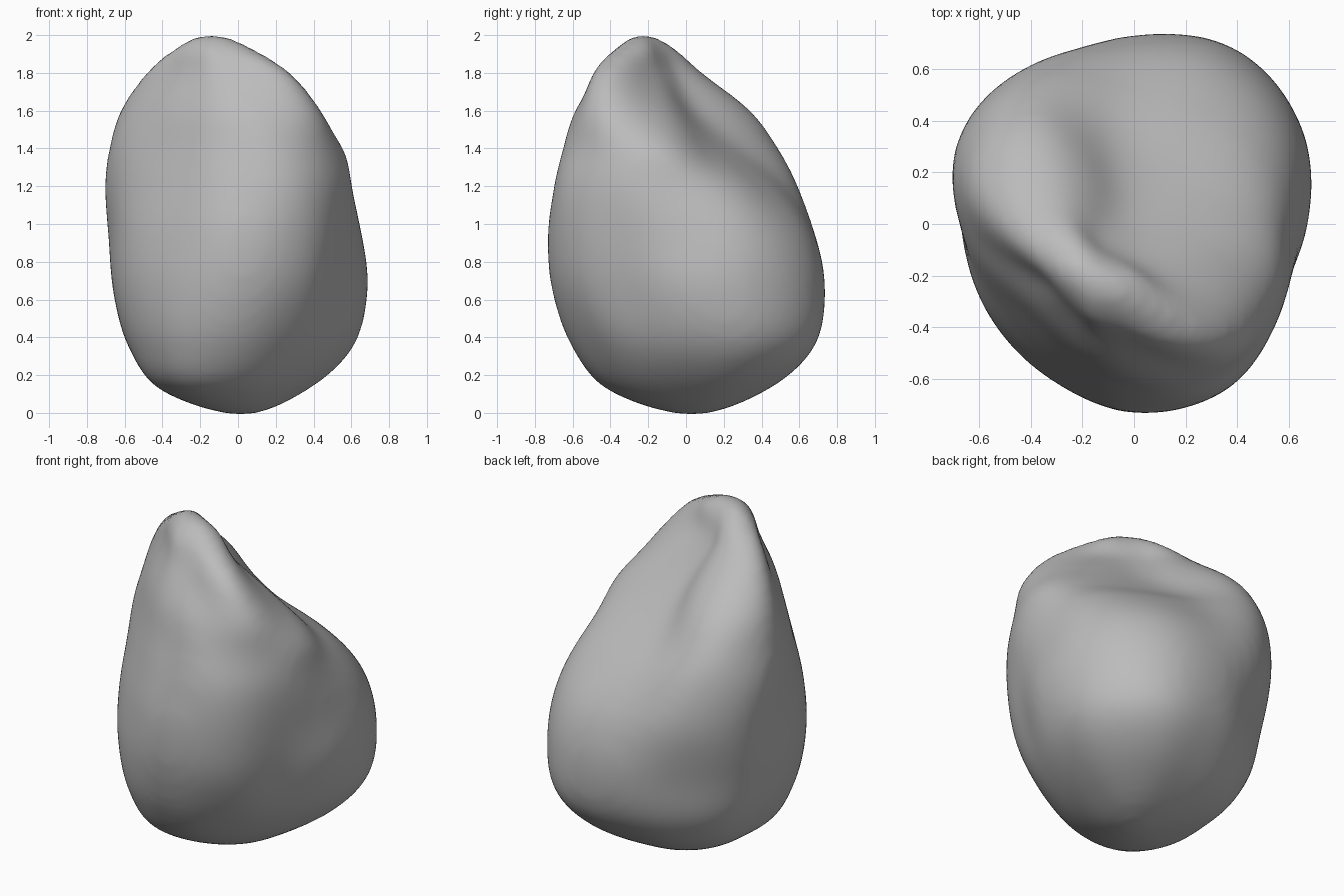
import bpy
import bmesh
import math
from mathutils import Vector

# Remove the default object
default_object = bpy.data.objects.get("Cube")
if default_object:
    bpy.data.objects.remove(default_object, do_unlink=True)

SEGMENTS = 72   # points around each ring
STEPS = 6       # rows between neighbouring sections

# Horizontal sections in hundredths: height, centre x, centre y, then radii
# at even angles, counter-clockwise from +x
SECTIONS = [
    (12, 0, 3, (34, 41, 43, 39, 40, 41, 40, 45, 48, 42, 35, 32)),
    (35, 0, 3, (58, 68, 71, 63, 60, 61, 58, 61, 65, 63, 56, 53)),
    (65, 0, 0, (67, 75, 78, 73, 69, 70, 66, 66, 68, 71, 68, 61)),
    (95, 0, 0, (65, 70, 70, 68, 73, 75, 67, 65, 66, 73, 73, 65)),
    (120, -3, -5, (63, 60, 55, 57, 73, 75, 63, 55, 55, 63, 70, 67)),
    (140, -8, -10, (62, 42, 35, 41, 68, 68, 53, 43, 43, 51, 62, 66)),
    (160, -10, -15, (44, 26, 20, 26, 57, 60, 40, 33, 33, 40, 50, 61)),
    (180, -15, -20, (25, 15, 13, 15, 33, 39, 21, 17, 17, 22, 30, 49)),
    (193, -16, -22, (20, 12, 10, 12, 19, 20, 14, 11, 11, 14, 17, 26)),
]
BOTTOM = Vector((0.02, 0.03, -0.01))
TOP = Vector((-0.15, -0.22, 2.01))


def spline(a, b, c, d, t):
    """Catmull-Rom blend from b to c, for numbers or vectors."""
    return b + (c - a) * (t / 2) + (a * 2 - b * 5 + c * 4 - d) * (t * t / 2) \
        + (b * 3 - a - c * 3 + d) * (t ** 3 / 2)


def section_ring(height, centre_x, centre_y, radii):
    """Smooth closed outline through the radii of one section."""
    count = len(radii)
    ring = []
    for i in range(SEGMENTS):
        place = i * count / SEGMENTS
        k = int(place)
        near = [radii[(k + offset) % count] for offset in (-1, 0, 1, 2)]
        radius = spline(*near, place - k)
        angle = math.tau * i / SEGMENTS
        ring.append(Vector((centre_x + radius * math.cos(angle),
                            centre_y + radius * math.sin(angle),
                            height)) / 100)
    return ring


def opposite(ring):
    """Same ring turned half way, to carry the curve over a pole."""
    half = SEGMENTS // 2
    return ring[half:] + ring[:half]


def make_material(name, colour):
    material = bpy.data.materials.new(name)
    material.use_nodes = True
    material.diffuse_color = colour
    shader = next(node for node in material.node_tree.nodes
                  if node.type == "BSDF_PRINCIPLED")
    shader.inputs["Base Color"].default_value = colour
    shader.inputs["Roughness"].default_value = 0.9
    return material


# Control rings from pole to pole
rings = [section_ring(*section) for section in SECTIONS]
rings = ([opposite(rings[0]), [BOTTOM] * SEGMENTS] + rings
         + [[TOP] * SEGMENTS, opposite(rings[-1])])

# Rows of surface points between the control rings
rows = []
for k in range(1, len(rings) - 2):
    for step in range(STEPS):
        rows.append([spline(*points, step / STEPS)
                     for points in zip(*rings[k - 1:k + 3])])
rows = rows[1:]

# Skin the rows and close both poles
bm = bmesh.new()
loops = [[bm.verts.new(point) for point in row] for row in rows]
bottom_pole = bm.verts.new(BOTTOM)
top_pole = bm.verts.new(TOP)
for i in range(SEGMENTS):
    j = (i + 1) % SEGMENTS
    for lower, upper in zip(loops, loops[1:]):
        bm.faces.new((lower[i], lower[j], upper[j], upper[i]))
    bm.faces.new((bottom_pole, loops[0][j], loops[0][i]))
    bm.faces.new((top_pole, loops[-1][i], loops[-1][j]))
bmesh.ops.recalc_face_normals(bm, faces=bm.faces)
for face in bm.faces:
    face.smooth = True

mesh = bpy.data.meshes.new("boulder")
bm.to_mesh(mesh)
bm.free()
mesh.materials.append(make_material("stone grey", (0.5, 0.5, 0.5, 1)))
boulder = bpy.data.objects.new("boulder", mesh)
bpy.context.collection.objects.link(boulder)

# Even out the faces, then soften the worn surface
even = boulder.modifiers.new("even faces", "REMESH")
even.mode = "VOXEL"
even.voxel_size = 0.03
even.use_smooth_shade = True
worn = boulder.modifiers.new("worn surface", "SMOOTH")
worn.factor = 0.5
worn.iterations = 14
